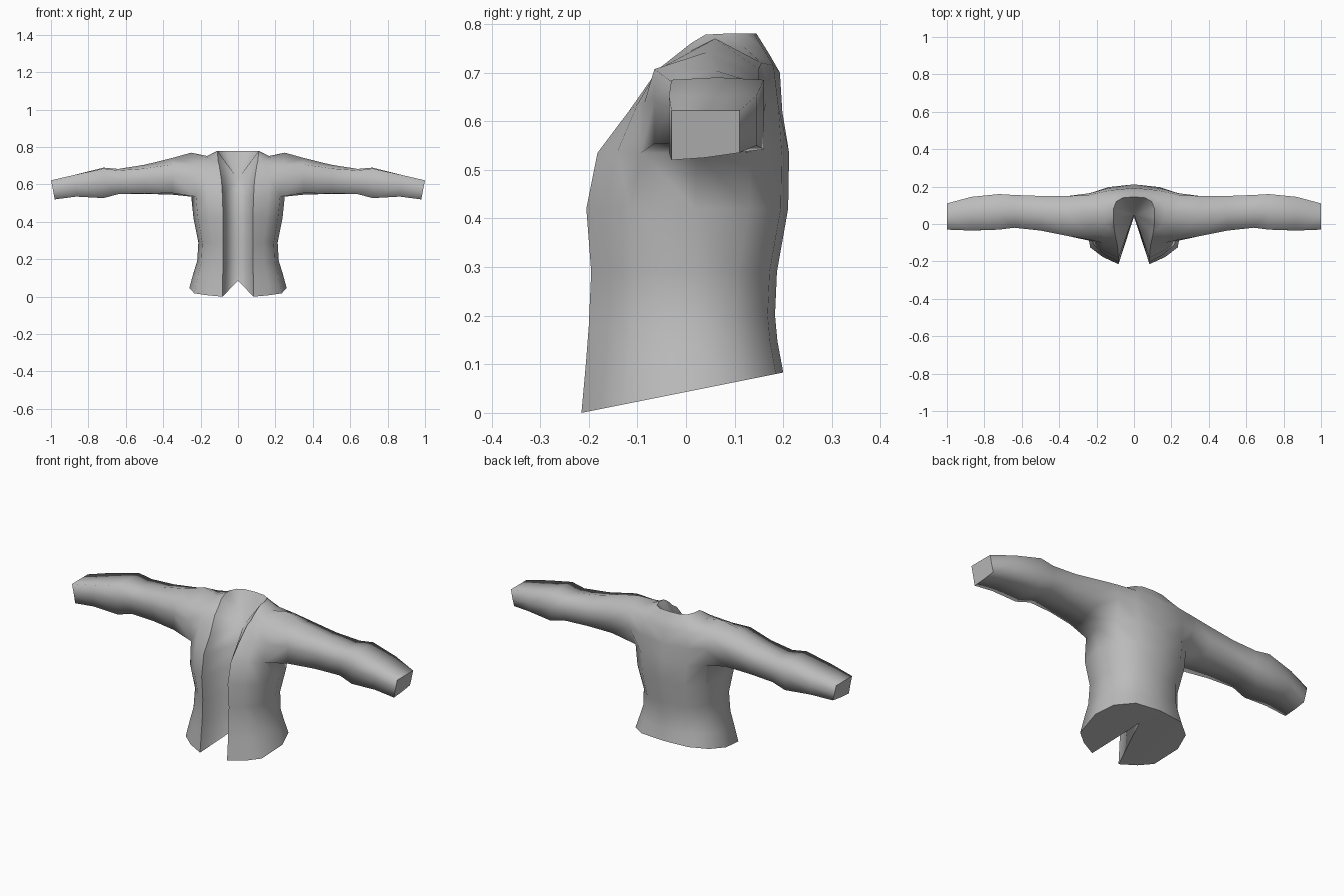
import bpy, bmesh

if "Cube" in bpy.data.objects:
    bpy.data.objects.remove(bpy.data.objects["Cube"])

bm = bmesh.new()
grey = bpy.data.materials.new("grey_cloth")
grey.diffuse_color = (0.5, 0.5, 0.5, 1)
grey.use_nodes = True
grey.node_tree.nodes["Principled BSDF"].inputs["Base Color"].default_value = grey.diffuse_color


def ring(points):
    return [bm.verts.new(p) for p in points]


def face(verts):
    verts = list(dict.fromkeys(v for v in verts if v))
    if len(verts) > 2:
        bm.faces.new(verts)


def bridge(a, b, closed=True):
    n = len(a)
    for i in range(n if closed else n - 1):
        j = (i + 1) % n
        face((a[i], b[i], b[j], a[j]))


def sharpen(verts, closed=False):
    pairs = list(zip(verts, verts[1:]))
    if closed:
        pairs.append((verts[-1], verts[0]))
    for a, b in pairs:
        e = bm.edges.get((a, b))
        if e:
            e.smooth = False


# Body rows, hem to armpit: height, slope, half width, back y, front y, lapel x, notch y
def body_row(z, slope, w, yb, yf, xf, ya):
    plan = [(0, yb), (0.55 * w, yb - 0.015), (0.87 * w, yb - 0.08), (w, 0.02),
            (0.9 * w, yf + 0.09), (0.65 * w, yf + 0.04), (xf, yf), (0, ya)]
    return ring([(x, y, z + slope * y) for x, y in plan])


rows = [body_row(*r) for r in (
    (0.043, 0.2, 0.26, 0.2, -0.215, 0.083, 0.04),
    (0.125, 0.12, 0.238, 0.188, -0.206, 0.082, 0.06),
    (0.19, 0.06, 0.218, 0.183, -0.2, 0.08, 0.06),
    (0.29, 0, 0.212, 0.187, -0.195, 0.08, 0.06),
    (0.42, 0, 0.238, 0.21, -0.205, 0.08, 0.06),
    (0.535, 0, 0.25, 0.212, -0.182, 0.083, 0.06))]
rows[0][7].co.z = 0.085

# Shoulder and collar rows, centre back round to the lapel
apex = bm.verts.new((0, 0.05, 0.63))
shoulders = (
    ((0, .198, .62), (.14, .19, .63), (.235, .165, .64), None,
     (.235, -.085, .64), (.17, -.10, .635), (.088, -.118, .62)),
    ((0, .193, .70), (.13, .18, .715), (.24, .155, .72), (.25, .06, .77),
     (.24, -.06, .705), (.16, -.058, .705), (.10, -.062, .70)),
    ((0, .17, .74), (.09, .158, .75), (.15, .12, .752), (.165, .06, .752),
     (.155, 0, .74), (.13, -.028, .73), (.105, -.032, .72)),
    ((0, .145, .78), (.06, .14, .78), (.095, .12, .78), (.11, .08, .78),
     (.11, .04, .778), (.11, .01, .76), (.107, -.01, .742)))
for pts in shoulders:
    rows.append([bm.verts.new(p) if p else None for p in pts] + [apex])

# Body shell, leaving the armhole open
for r in range(len(rows) - 1):
    for c in range(7):
        if r in (5, 6) and c in (2, 3):
            continue
        a, b = rows[r], rows[r + 1]
        face((a[c], b[c], b[c + 1], a[c + 1]))
face(rows[0])
for c in range(6):
    face((rows[-1][c + 1], rows[-1][c], apex))

# Sleeve, armhole to cuff: x, front y, back y, bottom z, top z, top rounding, bottom x shift
low, mid, top = rows[5:8]
prev = [low[2], low[3], low[4], mid[4], top[4], top[3], top[2], mid[2]]
for x, yf, yb, zb, zt, d, s in (
        (.35, -.065, .15, .545, .742, .035, 0),
        (.5, -.035, .15, .55, .705, .02, 0),
        (.64, -.02, .155, .55, .683, .008, 0),
        (.72, -.03, .16, .53, .69, .005, 0),
        (.87, -.035, .145, .54, .652, 0, .005),
        (1, -.03, .11, .525, .622, 0, .02)):
    ym, zm = (yf + yb) / 2, (zb + zt) / 2
    cur = ring([(x - s, yb, zb + d * .4 + .01), (x - s, ym, zb), (x - s, yf, zb + d * .4 - .005),
                (x - s / 2, yf, zm), (x, yf, zt - d), (x, ym, zt), (x, yb, zt - d),
                (x - s / 2, yb, zm)])
    bridge(prev, cur)
    prev = cur
face(prev[::-1])

# Crisp edges at cuff, hem, collar and lapel
for f in bm.faces:
    f.smooth = True
sharpen(prev, True)
sharpen(rows[0])
sharpen(rows[-1][:7])
sharpen([r[6] for r in rows])

mesh = bpy.data.meshes.new("jacket")
bm.to_mesh(mesh)
bm.free()
mesh.materials.append(grey)
jacket = bpy.data.objects.new("jacket", mesh)
bpy.context.collection.objects.link(jacket)
mirror = jacket.modifiers.new("mirror", 'MIRROR')
mirror.use_clip = True
